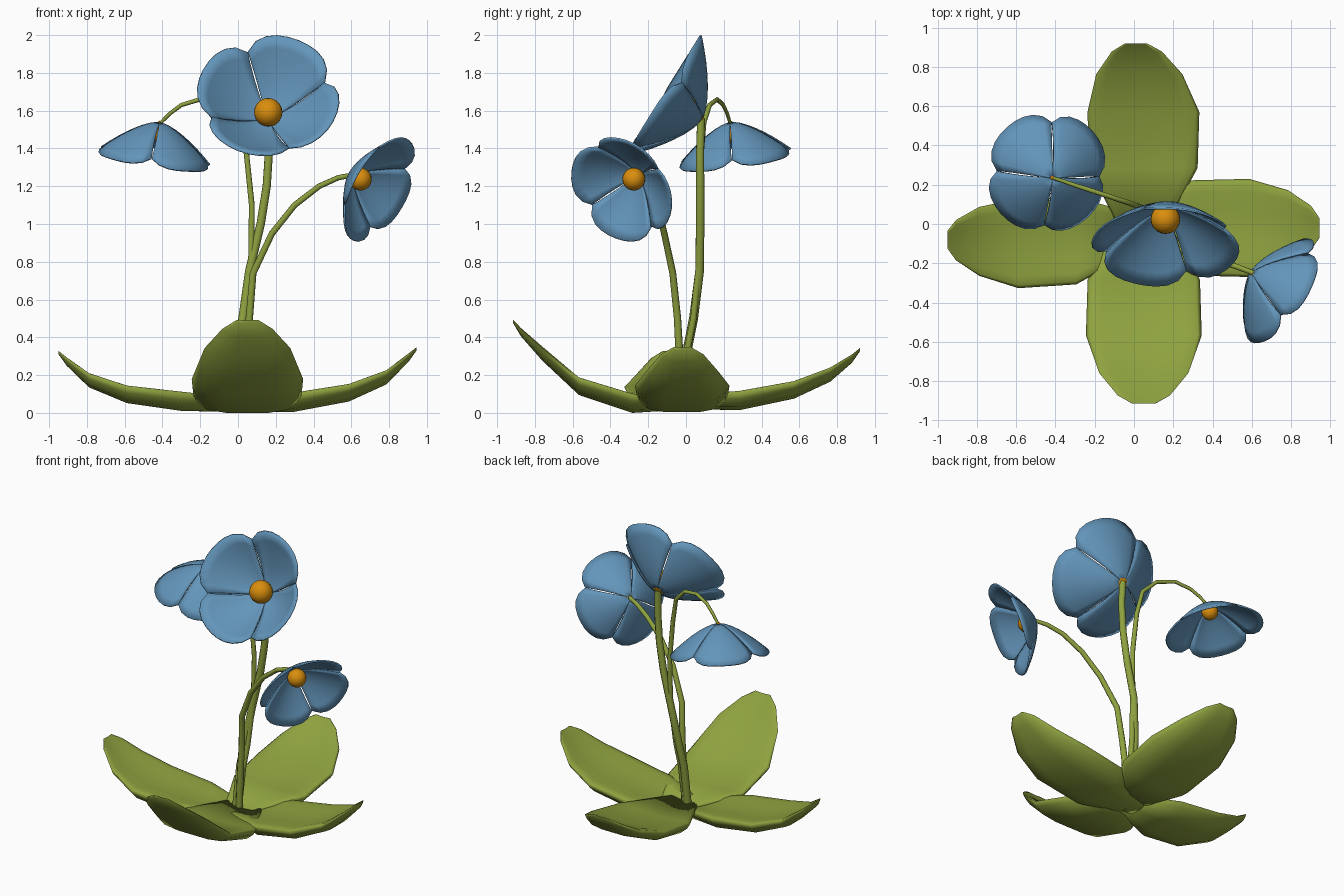
import bpy, bmesh, math
from mathutils import Vector

if "Cube" in bpy.data.objects:
    bpy.data.objects.remove(bpy.data.objects["Cube"])


def material(name, rgb):
    m = bpy.data.materials.new(name)
    m.diffuse_color = (*rgb, 1)
    m.use_nodes = True
    m.node_tree.nodes["Principled BSDF"].inputs["Base Color"].default_value = m.diffuse_color
    return m


GREEN = material("leaf green", (0.27, 0.36, 0.05))
BLUE = material("petal blue", (0.125, 0.30, 0.49))
ORANGE = material("centre orange", (0.70, 0.27, 0.004))


def finish(ob, mat, angle=40):
    ob.data.materials.clear()
    ob.data.materials.append(mat)
    bpy.ops.object.select_all(action='DESELECT')
    ob.select_set(True)
    bpy.context.view_layer.objects.active = ob
    bpy.ops.object.shade_smooth_by_angle(angle=math.radians(angle))


def mesh_object(name, bm, mat, angle=40):
    bmesh.ops.recalc_face_normals(bm, faces=bm.faces[:])
    me = bpy.data.meshes.new(name)
    bm.to_mesh(me)
    bm.free()
    ob = bpy.data.objects.new(name, me)
    bpy.context.collection.objects.link(ob)
    finish(ob, mat, angle)
    return ob


# Leaves: thick rounded cross-sections lofted from the middle to the tip
ALONG = [-0.04, 0.31, 0.62, 0.83, 0.955, 1.0]
WIDTH = [0.38, 0.97, 1.0, 0.77, 0.45, 0.2]
DEPTH = [0.08, 0.115, 0.105, 0.085, 0.05, 0.02]
ACROSS = [-1, -0.93, -0.75, -0.4, 0, 0.4, 0.75, 0.93, 1]


def leaf(name, out, length, half, sides, edge_z):
    out = Vector(out)
    side = Vector((abs(out.y), abs(out.x), 0))
    bm = bmesh.new()
    rings = []
    for i, f in enumerate(ALONG):
        t = max(f, 0)
        c = sides[0] + (sides[1] - sides[0]) * min(t / 0.4, 1)
        if t > 0.6:
            c += (sides[2] - sides[1]) * (t - 0.6) / 0.4
        d = DEPTH[i]

        def at(s, z):
            return bm.verts.new(out * f * length + side * (c + s * half * WIDTH[i]) + Vector((0, 0, z)))
        top = [at(s, edge_z[i] - d * (0.25 * (1 - s * s) + 0.2 * s ** 12)) for s in ACROSS]
        low = [at(s, edge_z[i] - d * (1 - 0.8 * s ** 6)) for s in ACROSS[-2:0:-1]]
        rings.append(top + low)
    n = len(rings[0])
    for a, b in zip(rings, rings[1:]):
        for j in range(n):
            bm.faces.new((a[j], a[(j + 1) % n], b[(j + 1) % n], b[j]))
    bm.faces.new(rings[0])
    bm.faces.new(rings[-1])
    mesh_object(name, bm, GREEN, 110)


leaf("front_leaf", (0, -1, 0), 0.915, 0.295, (0.05, 0.05, 0.05), [0.10, 0.115, 0.2, 0.36, 0.455, 0.495])
leaf("back_leaf", (0, 1, 0), 0.92, 0.285, (0.04, 0.05, 0.01), [0.10, 0.13, 0.18, 0.25, 0.315, 0.345])
leaf("left_leaf", (-1, 0, 0), 0.95, 0.228, (-0.04, -0.10, -0.08), [0.085, 0.125, 0.157, 0.22, 0.30, 0.33])
leaf("right_leaf", (1, 0, 0), 0.945, 0.25, (-0.02, -0.02, -0.02), [0.085, 0.12, 0.165, 0.235, 0.32, 0.35])


# Stems: tapering tubes along a few points
def stem(name, points, r0, r1):
    cu = bpy.data.curves.new(name, 'CURVE')
    cu.dimensions = '3D'
    cu.bevel_depth = 1
    cu.bevel_resolution = 2
    cu.use_fill_caps = True
    sp = cu.splines.new('POLY')
    sp.points.add(len(points) - 1)
    for i, p in enumerate(points):
        sp.points[i].co = (*p, 1)
        sp.points[i].radius = r0 + (r1 - r0) * i / (len(points) - 1)
    ob = bpy.data.objects.new(name, cu)
    bpy.context.collection.objects.link(ob)
    bpy.ops.object.select_all(action='DESELECT')
    ob.select_set(True)
    bpy.context.view_layer.objects.active = ob
    bpy.ops.object.convert(target='MESH')
    finish(bpy.context.view_layer.objects.active, GREEN, 60)


stem("tall_stem", [(0, -0.02, 0.06), (0.01, 0.01, 0.35), (0.025, 0.04, 0.5), (0.06, 0.072, 0.75),
                   (0.12, 0.075, 1.0), (0.152, 0.075, 1.2), (0.165, 0.075, 1.4), (0.16, 0.08, 1.56)], 0.026, 0.022)
stem("left_stem", [(0.02, -0.02, 0.06), (0.035, 0.01, 0.35), (0.048, 0.04, 0.5), (0.07, 0.07, 0.8),
                   (0.073, 0.075, 1.1), (0.045, 0.08, 1.37), (0.01, 0.095, 1.54), (-0.08, 0.125, 1.63),
                   (-0.2, 0.165, 1.66), (-0.3, 0.197, 1.63), (-0.36, 0.218, 1.585), (-0.415, 0.235, 1.53)],
     0.02, 0.009)
stem("right_stem", [(0.03, -0.03, 0.06), (0.045, -0.037, 0.35), (0.06, -0.045, 0.5), (0.08, -0.07, 0.74),
                    (0.18, -0.115, 0.95), (0.3, -0.15, 1.1), (0.43, -0.185, 1.2), (0.53, -0.22, 1.245),
                    (0.61, -0.25, 1.26)], 0.023, 0.013)


# Flowers: four cupped petals, a round centre and a small collar behind
def flower(name, apex, axis, notch, radius, ball):
    apex, a = Vector(apex), Vector(axis).normalized()
    e1 = Vector(notch)
    e1 = (e1 - a * e1.dot(a)).normalized()
    e2 = a.cross(e1)
    nt, ns = 10, 7
    bm = bmesh.new()
    for k in range(4):
        mid = math.radians(45 + 90 * k)
        grid = []
        for i in range(ns + 1):
            s = 0.03 + 0.97 * i / ns
            row = []
            for j in range(nt + 1):
                t = 2 * j / nt - 1
                ang = mid + t * math.radians(44.9 - 1.3 * math.sin(math.pi * s))
                r = radius * s * (1 - 0.16 * abs(t) ** 4)
                h = 0.64 * radius * (r / radius) ** 1.5 + 0.02 * radius * s * (t * t - 0.3)
                row.append(bm.verts.new(apex + a * h + (e1 * math.cos(ang) + e2 * math.sin(ang)) * r))
            grid.append(row)
        for i in range(ns):
            for j in range(nt):
                bm.faces.new((grid[i][j], grid[i][j + 1], grid[i + 1][j + 1], grid[i + 1][j]))
    ob = mesh_object(name + "_petals", bm, BLUE, 50)
    mod = ob.modifiers.new("thickness", 'SOLIDIFY')
    mod.thickness = 0.01
    mod.offset = 0
    bm = bmesh.new()
    bmesh.ops.create_uvsphere(bm, u_segments=20, v_segments=12, radius=ball)
    bmesh.ops.translate(bm, verts=bm.verts[:], vec=apex + a * ball * 0.92)
    mesh_object(name + "_centre", bm, ORANGE, 60)
    bm = bmesh.new()
    bmesh.ops.create_uvsphere(bm, u_segments=10, v_segments=6, radius=0.012)
    bmesh.ops.translate(bm, verts=bm.verts[:], vec=apex)
    mesh_object(name + "_collar", bm, ORANGE, 60)


flower("tall_flower", (0.16, 0.083, 1.555), (0, -0.85, 0.53), (-0.34, 0.52, 0.78), 0.378, 0.075)
flower("left_flower", (-0.415, 0.235, 1.535), (-0.15, 0.14, -1), (0.08, 1, 0.18), 0.312, 0.053)
flower("right_flower", (0.605, -0.25, 1.26), (0.77, -0.48, -0.41), (0.66, 0.66, 0.36), 0.302, 0.06)
